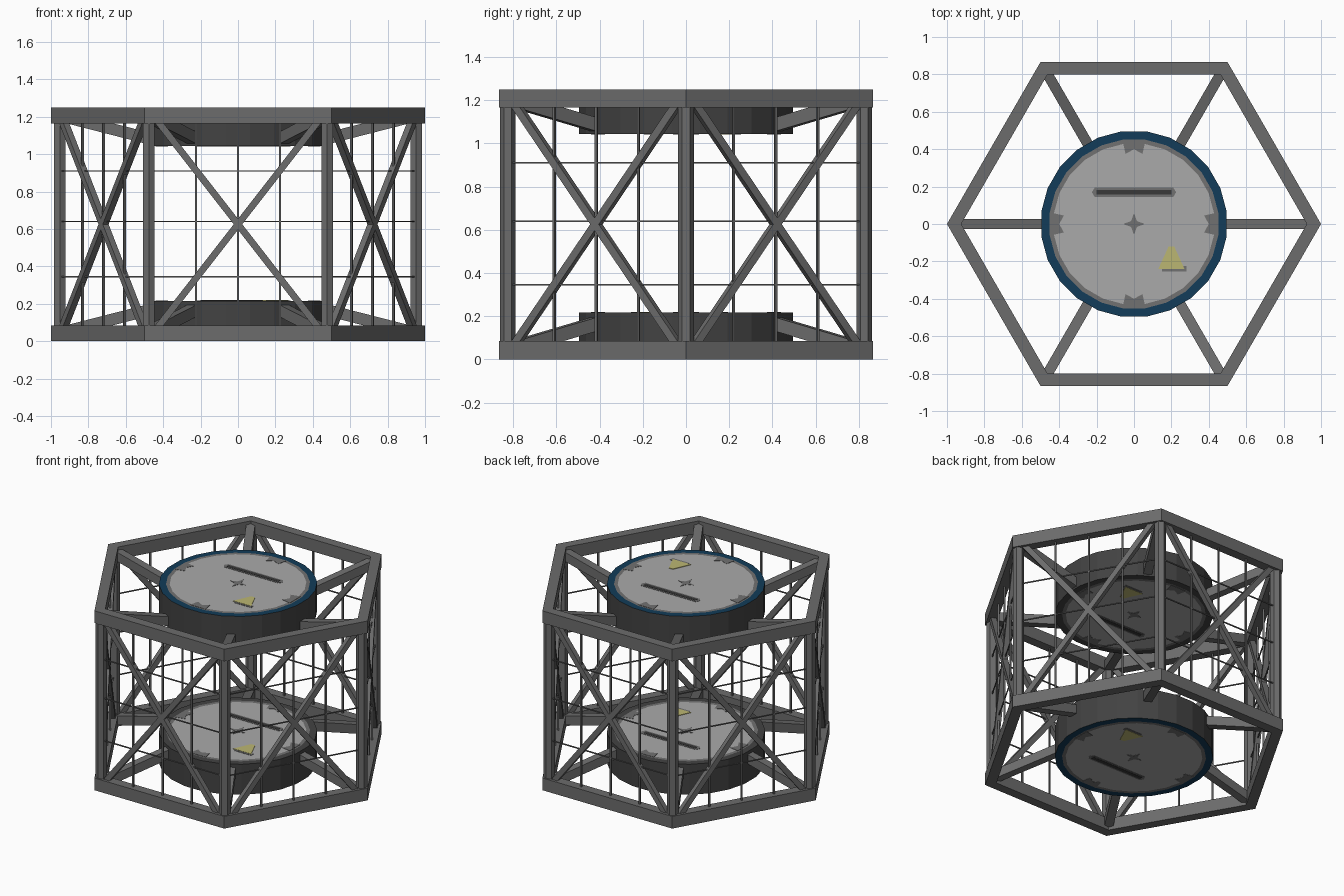
import bpy, bmesh, math
from mathutils import Vector, Matrix

if "Cube" in bpy.data.objects:
    bpy.data.objects.remove(bpy.data.objects["Cube"])


def material(name, rgb):
    m = bpy.data.materials.new(name)
    m.diffuse_color = (*rgb, 1)
    m.use_nodes = True
    m.node_tree.nodes["Principled BSDF"].inputs["Base Color"].default_value = m.diffuse_color
    return m


FRAME = material("frame_grey", (0.15, 0.15, 0.15))
HUB = material("dark_grey", (0.055, 0.055, 0.055))
BLUE = material("navy_blue", (0.006, 0.045, 0.10))
DISC = material("light_grey", (0.40, 0.40, 0.40))
WORN = material("worn_grey", (0.165, 0.165, 0.165))
SLOT = material("slot_black", (0.04, 0.04, 0.04))
YELLOW = material("pale_yellow", (0.50, 0.47, 0.17))

H = 1.25        # total height
APOTHEM = 0.83  # distance from the axis to the middle of a side panel


def finish(bm, name, mats):
    bmesh.ops.recalc_face_normals(bm, faces=bm.faces)
    me = bpy.data.meshes.new(name)
    bm.to_mesh(me)
    bm.free()
    for m in mats:
        me.materials.append(m)
    ob = bpy.data.objects.new(name, me)
    bpy.context.collection.objects.link(ob)
    return ob


def lathe(name, profile, n, start, mats, bands, closed):
    """Revolve (radius, z) points in n flat sides; bands gives each strip's material."""
    bm = bmesh.new()
    loops = []
    for r, z in profile:
        loops.append([bm.verts.new((r * math.cos(start + math.tau * i / n),
                                    r * math.sin(start + math.tau * i / n), z)) for i in range(n)])
    for k in range(len(loops) if closed else len(loops) - 1):
        a, b = loops[k], loops[(k + 1) % len(loops)]
        for i in range(n):
            j = (i + 1) % n
            f = bm.faces.new((a[i], a[j], b[j], b[i]))
            f.material_index = bands[k]
    if not closed:
        for loop, band in ((loops[0], bands[-2]), (loops[-1], bands[-1])):
            bm.faces.new(loop).material_index = band
    return finish(bm, name, mats)


def beam(name, p, q, w, h, ref):
    """Rectangular bar from p to q; h is measured along ref."""
    p, q = Vector(p), Vector(q)
    d = (q - p).normalized()
    side = d.cross(Vector(ref)).normalized()
    up = side.cross(d)
    bm = bmesh.new()
    bmesh.ops.create_cube(bm, size=1)
    rot = Matrix((side * w, up * h, q - p)).transposed().to_4x4()
    bmesh.ops.transform(bm, matrix=Matrix.Translation((p + q) / 2) @ rot, verts=bm.verts)
    return finish(bm, name, [FRAME])


def plate(name, pts, z, t, flip, mat):
    """Thin painted plate; flip mirrors y for faces that look down."""
    s = -1 if flip else 1
    bm = bmesh.new()
    f = bm.faces.new([bm.verts.new((x, s * y, z)) for x, y in pts])
    ext = bmesh.ops.extrude_face_region(bm, geom=[f])
    bmesh.ops.translate(bm, vec=(0, 0, s * t),
                        verts=[v for v in ext["geom"] if isinstance(v, bmesh.types.BMVert)])
    return finish(bm, name, [mat])


def rect(x0, x1, y0, y1):
    return [(x0, y0), (x1, y0), (x1, y1), (x0, y1)]


# Hexagonal rings
for name, z0, z1 in (("bottom_ring", 0, 0.085), ("top_ring", H - 0.085, H)):
    lathe(name, [(1, z0), (1, z1), (0.924, z1), (0.924, z0)], 6, 0, [FRAME], [0] * 4, True)

# Round hubs: the outer face has a blue rim, the inner face a dark one
E = 0.004
for name, z0, z1, bottom_rim, top_rim in (("bottom_hub", E, 0.22 - E, 2, 0),
                                          ("top_hub", 1.04 + E, H - E, 0, 2)):
    lathe(name,
          [(0.432, z0), (0.455, z0), (0.5, z0), (0.5, z1), (0.455, z1), (0.432, z1)],
          24, math.pi / 24, [HUB, WORN, BLUE, DISC],
          [1, bottom_rim, 0, top_rim, 1, 3, 3], False)
    # Painted details on both faces of the hub
    for z, flip, tag in ((z1, False, "upper"), (z0, True, "lower")):
        pre = name + "_" + tag
        plate(pre + "_slot_rim", [(-0.21, 0.145), (0.21, 0.145), (0.225, 0.17), (0.21, 0.195),
                                  (-0.21, 0.195), (-0.225, 0.17)], z, 0.002, flip, WORN)
        plate(pre + "_slot", rect(-0.2, 0.2, 0.157, 0.183), z, 0.0035, flip, SLOT)
        plate(pre + "_mark_shadow", rect(0.15, 0.28, -0.255, -0.225), z, 0.002, flip, WORN)
        plate(pre + "_triangle_mark", [(0.13, -0.24), (0.27, -0.24), (0.215, -0.12), (0.185, -0.12)],
              z, 0.0035, flip, YELLOW)
        star = [((0.058, 0.022)[i % 2] * math.cos(i * math.pi / 4),
                 (0.058, 0.022)[i % 2] * math.sin(i * math.pi / 4)) for i in range(8)]
        plate(pre + "_center_star", star, z, 0.002, flip, WORN)
        for k in range(4):
            c, s = math.cos(k * math.pi / 2), math.sin(k * math.pi / 2)
            notch = [(0.44, -0.06), (0.44, 0.06), (0.375, 0.045), (0.4, 0), (0.375, -0.045)]
            plate(f"{pre}_notch_{k}", [(x * c - y * s, x * s + y * c) for x, y in notch],
                  z, 0.002, flip, WORN)

for k in range(6):
    # Corner post and the two sloping spokes
    a = k * math.pi / 3
    c, s = math.cos(a), math.sin(a)
    bm = bmesh.new()
    bmesh.ops.create_cone(bm, cap_ends=True, segments=6, radius1=0.036, radius2=0.036, depth=1.15,
                          matrix=Matrix.Translation((0.953 * c, 0.953 * s, H / 2))
                          @ Matrix.Rotation(a, 4, 'Z') @ Matrix.Rotation(math.pi / 2, 4, 'Z')
                          @ Matrix.Rotation(math.pi / 6, 4, 'Z'))
    finish(bm, f"corner_post_{k}", [FRAME])
    for tag, zi, zo in (("bottom", 0.168, 0.045), ("top", H - 0.168, H - 0.045)):
        beam(f"{tag}_spoke_{k}", (0.47 * c, 0.47 * s, zi), (0.95 * c, 0.95 * s, zo),
             0.056, 0.062, (0, 0, 1))

    # Side panel: cross braces, upright rods and level wires
    b = a + math.pi / 6
    n = Vector((math.cos(b), math.sin(b), 0))
    t = Vector((-n.y, n.x, 0))

    def on_panel(u, z):
        return n * APOTHEM + t * u + Vector((0, 0, z))

    for i, sgn in enumerate((-1, 1)):
        beam(f"panel_{k}_brace_{i}", on_panel(-0.44 * sgn, 0.06), on_panel(0.44 * sgn, H - 0.06),
             0.036, 0.036, n)
    for i, u in enumerate((-0.225, 0, 0.225)):
        beam(f"panel_{k}_rod_{i}", on_panel(u, 0.05), on_panel(u, H - 0.05), 0.011, 0.011, n)
    for i, z in enumerate((0.345, 0.64, 0.91)):
        beam(f"panel_{k}_wire_{i}", on_panel(-0.46, z), on_panel(0.46, z), 0.007, 0.007, n)
